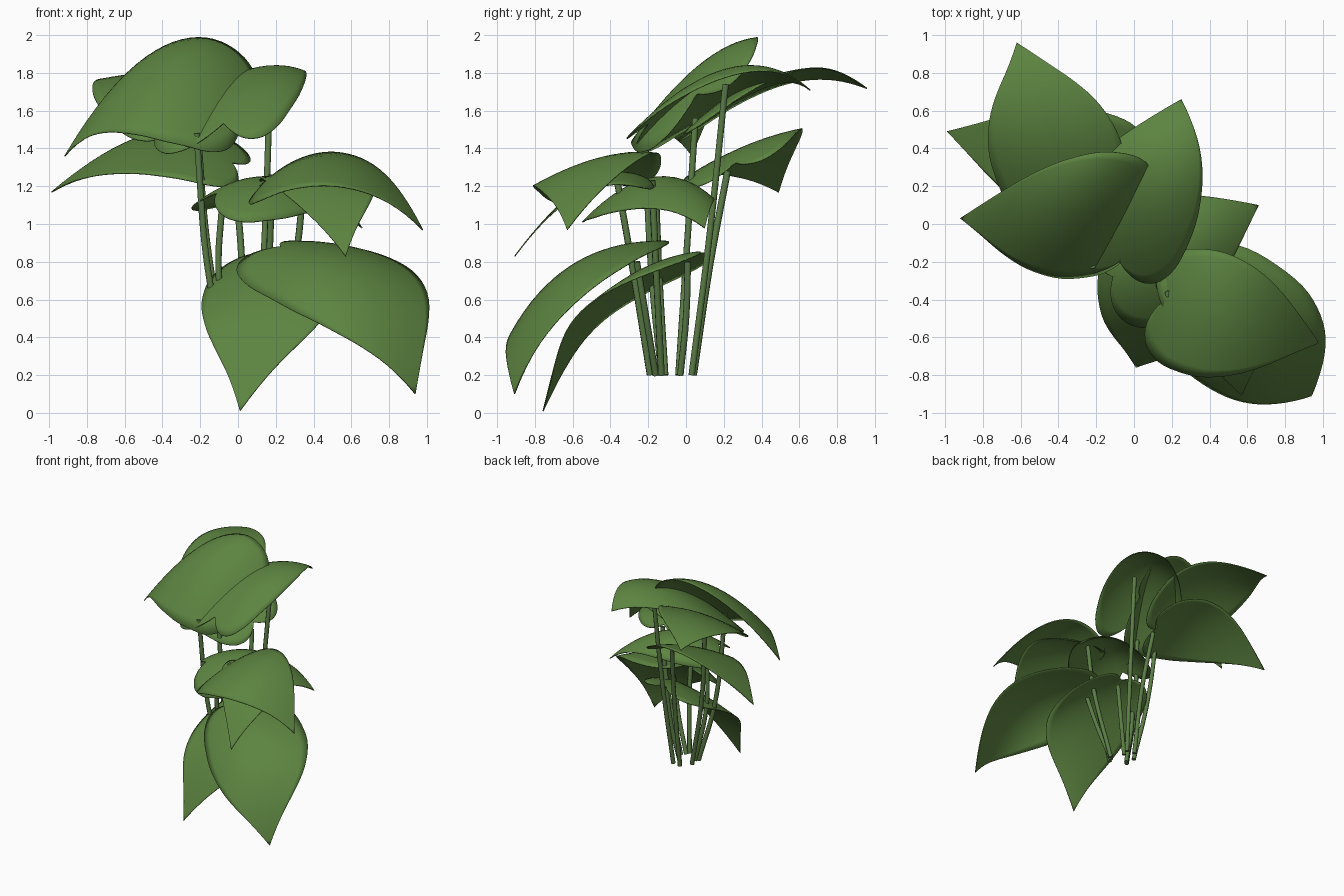
import bpy, bmesh
from mathutils import Vector as V

if "Cube" in bpy.data.objects:
    bpy.data.objects.remove(bpy.data.objects["Cube"])


def material(name, rgb):
    m = bpy.data.materials.new(name)
    m.diffuse_color = (*rgb, 1)
    m.use_nodes = True
    m.node_tree.nodes["Principled BSDF"].inputs["Base Color"].default_value = m.diffuse_color
    return m


LEAF = material("leaf green", (0.108, 0.23, 0.052))
STEM = material("stem green", (0.105, 0.205, 0.062))

# Half outline of the shallow heart-shaped blade: (along midrib, across)
BASE = -.09
HALF = [(BASE, 0), (-.13, .12), (-.165, .30), (-.17, .50), (-.13, .72), (-.03, .90),
        (.10, .98), (.25, 1.0), (.40, .93), (.55, .79), (.70, .57), (.85, .29), (1, 0)]


def smooth_outline(points, sub=3):
    """Catmull-Rom refinement of the outline."""
    p = [V(q) for q in points]
    p = [2 * p[0] - p[1]] + p + [2 * p[-1] - p[-2]]
    out = []
    for i in range(1, len(p) - 2):
        a, b, c, d = p[i - 1:i + 3]
        for k in range(sub):
            t = k / sub
            out.append(.5 * (2 * b + (c - a) * t + (2 * a - 5 * b + 4 * c - d) * t * t
                             + (3 * b - a - 3 * c + d) * t ** 3))
    return out + [p[-2]]


OUTLINE = smooth_outline(HALF)


def leaf(name, notch, middle, tip, left, right):
    """Curved blade through notch, middle and tip, with widest points left and right."""
    n, m, t, l, r = map(V, (notch, middle, tip, left, right))
    c2 = 2 * (n + t - 2 * m)
    c1 = t - n - c2

    def rib(a):
        return n + c1 * a + c2 * a * a

    side = (r - l) / 2
    arch = (r + l) / 2 - rib(.2)
    rings = 8
    bm = bmesh.new()
    rows = []
    for i, o in enumerate(OUTLINE):
        ac = BASE + (1 - BASE) * i / (len(OUTLINE) - 1)
        row = []
        for j in range(-rings, rings + 1):
            f = abs(j) / rings
            a = ac + (o.x - ac) * f
            b = o.y * j / rings
            row.append(bm.verts.new(rib(a) + side * b + arch * b * b))
        rows.append(row)
    for u, w in zip(rows, rows[1:]):
        for j in range(2 * rings):
            bm.faces.new((u[j], u[j + 1], w[j + 1], w[j]))
    bmesh.ops.remove_doubles(bm, verts=bm.verts, dist=1e-4)
    bm.normal_update()
    if sum(f.normal.z * f.calc_area() for f in bm.faces) < 0:
        bmesh.ops.reverse_faces(bm, faces=bm.faces)
    me = bpy.data.meshes.new(name)
    bm.to_mesh(me)
    bm.free()
    me.materials.append(LEAF)
    for p in me.polygons:
        p.use_smooth = True
    ob = bpy.data.objects.new(name, me)
    bpy.context.collection.objects.link(ob)
    s = ob.modifiers.new("thickness", 'SOLIDIFY')
    s.thickness = .006


def stem(name, *pts):
    """Slightly curved round stalk."""
    cu = bpy.data.curves.new(name, 'CURVE')
    cu.dimensions = '3D'
    cu.bevel_depth = .018
    cu.bevel_resolution = 2
    cu.use_fill_caps = True
    sp = cu.splines.new('BEZIER')
    sp.bezier_points.add(len(pts) - 1)
    for b, p in zip(sp.bezier_points, pts):
        b.co = p
        b.handle_left_type = b.handle_right_type = 'AUTO'
    cu.materials.append(STEM)
    bpy.context.collection.objects.link(bpy.data.objects.new(name, cu))


# Upper leaves: notch, middle, tip, left, right
UPPER = {
    "top_left": ((-.08, .06, 1.75), (-.48, .06, 1.80), (-.92, .03, 1.36), (-.13, .38, 1.98), (-.34, -.29, 1.43)),
    "top_right": ((-.05, -.12, 1.61), (.1, .3, 1.83), (.25, .66, 1.71), (-.42, .05, 1.53), (.31, -.05, 1.66)),
    "top_back": ((-.33, .12, 1.60), (-.45, .55, 1.80), (-.62, .96, 1.72), (-.75, .3, 1.65), (-.06, .4, 1.74)),
}
# Middle leaves
MIDDLE = {
    "mid_left": ((-.1, .27, 1.36), (-.52, .36, 1.40), (-.99, .49, 1.17), (-.36, 0, 1.25), (-.2, .6, 1.5)),
    "mid_back": ((-.05, -.25, 1.20), (.30, -.08, 1.23), (.66, .1, .98), (-.06, .08, 1.10), (.22, -.51, 1.03)),
    "mid_right": ((.22, -.42, 1.28), (.6, -.5, 1.32), (.98, -.63, .97), (.43, -.14, 1.37), (.3, -.8, 1.19)),
    "mid_front": ((.37, -.25, 1.26), (.46, -.55, 1.2), (.57, -.91, .83), (.13, -.38, 1.24), (.71, -.4, 1.21)),
}
# Low drooping leaves
LOWER = {
    "low_left": ((.17, -.05, .83), (.13, -.46, .56), (.01, -.76, .01), (-.19, -.28, .6), (.52, -.42, .64)),
    "low_right": ((.31, -.40, .87), (.7, -.75, .63), (.94, -.91, .1), (.24, -.75, .57), (.85, -.29, .80)),
}
for tier in (UPPER, MIDDLE, LOWER):
    for name, pts in tier.items():
        leaf(name + "_leaf", *pts)

# Stalks: foot, bend, top
STEMS = {
    "top_left": ((-.03, -.13, .2), (-.15, -.18, .7), (-.22, -.22, 1.48)),
    "top_right": ((.1, .03, .2), (.14, .12, .9), (.17, .21, 1.74)),
    "top_back": ((-.03, -.04, .2), (-.15, 0, .8), (-.22, .05, 1.56)),
    "mid_left": ((.03, .04, .2), (.02, .13, .8), (-.02, .22, 1.28)),
    "mid_back": ((-.01, -.11, .2), (-.1, -.14, .7), (-.08, -.16, 1.17)),
    "mid_right": ((.1, -.19, .2), (.16, -.28, .75), (.18, -.37, 1.26)),
    "mid_front": ((.14, -.13, .2), (.3, -.16, .8), (.35, -.18, 1.23)),
    "low_left": ((.08, -.03, .2), (.14, 0, .5), (.18, .01, .8)),
    "low_right": ((.11, -.16, .2), (.22, -.21, .5), (.3, -.26, .8)),
}
for name, pts in STEMS.items():
    stem(name + "_stem", *pts)
